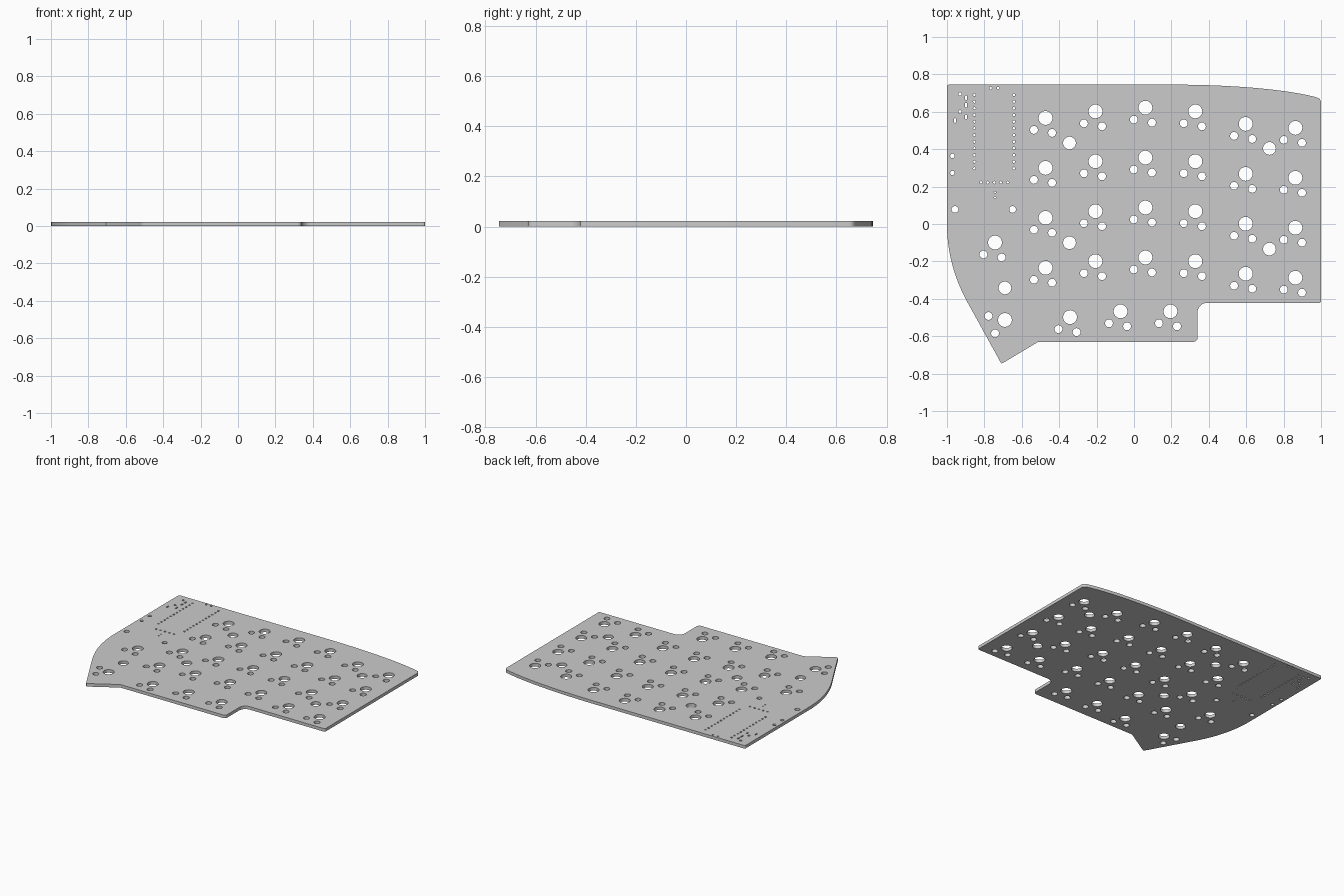
import bpy, bmesh
from math import sin, cos, pi

if "Cube" in bpy.data.objects:
    bpy.data.objects.remove(bpy.data.objects["Cube"])

T = 0.0224  # board thickness
curve = bpy.data.curves.new("board_profile", 'CURVE')
curve.dimensions = '2D'
curve.fill_mode = 'BOTH'
curve.extrude = T / 2


def loop(pts):
    s = curve.splines.new('POLY')
    s.points.add(len(pts) - 1)
    for p, (x, y) in zip(s.points, pts):
        p.co = (x, y, 0, 1)
    s.use_cyclic_u = True


def arc(cx, cy, r, a0, a1, n=6):
    return [(cx + r * cos((a0 + (a1 - a0) * i / n) * pi / 180),
             cy + r * sin((a0 + (a1 - a0) * i / n) * pi / 180)) for i in range(n + 1)]


def bezier(a, b, c, d, n=16):
    out = []
    for i in range(n + 1):
        t = i / n
        u = 1 - t
        out.append(tuple(u**3 * a[k] + 3 * u * u * t * b[k] + 3 * u * t * t * c[k] + t**3 * d[k]
                         for k in (0, 1)))
    return out


def hole(x, y, r, n=32):
    loop(arc(x, y, r, 0, 360 - 360 / n, n - 1))


def slot(x, y, r=0.005, h=0.008):
    loop(arc(x, y + h, r, 0, 180) + arc(x, y - h, r, 180, 360))


def key(x, y):
    # centre post hole with its two pin holes
    hole(x, y, 0.037)
    hole(x - 0.062, y - 0.064, 0.021, 24)
    hole(x + 0.035, y - 0.080, 0.021, 24)


# Board outline, clockwise from the top left corner
loop(arc(-0.99, 0.735, 0.01, 180, 90, 4)
     + bezier((0.25, 0.745), (0.58, 0.742), (0.83, 0.715), (0.97, 0.679), 20)
     + bezier((0.985, 0.674), (0.995, 0.668), (1, 0.66), (1, 0.65), 4)
     + arc(0.99, -0.412, 0.01, 0, -90, 4)
     + arc(0.39, -0.472, 0.05, 90, 180, 10)
     + arc(0.318, -0.608, 0.022, 0, -90)
     + bezier((-0.505, -0.63), (-0.512, -0.63), (-0.515, -0.632), (-0.522, -0.636), 3)
     + [(-0.697, -0.741), (-0.707, -0.745), (-0.714, -0.738)]
     + bezier((-0.895, -0.41), (-0.96, -0.29), (-1, -0.15), (-1, 0.0)))

# Key grid: six staggered columns of four
PITCH = 0.267
for x, top in ((-0.473, 0.567), (-0.206, 0.602), (0.061, 0.622),
               (0.328, 0.602), (0.597, 0.535), (0.863, 0.514)):
    for row in range(4):
        key(x, top - row * PITCH)

# Bottom row and thumb keys
for x, y in ((-0.342, -0.498), (-0.072, -0.467), (0.195, -0.467), (-0.743, -0.099)):
    key(x, y)
hole(-0.69, -0.513, 0.037)
hole(-0.778, -0.492, 0.021, 24)
hole(-0.743, -0.585, 0.021, 24)
hole(-0.69, -0.342, 0.034)

# Mounting holes
for x, y in ((-0.345, 0.433), (-0.345, -0.1), (0.724, 0.404), (0.724, -0.134)):
    hole(x, y, 0.034)
for x in (-0.957, -0.649):
    hole(x, 0.078, 0.018, 24)
for y in (0.364, 0.273):
    hole(-0.971, y, 0.012, 16)

# Controller pin rows
for i in range(12):
    for x in (-0.853, -0.642):
        hole(x, 0.69 - i * 0.0357, 0.007, 12)
for i in range(5):
    hole(-0.818 + i * 0.0355, 0.222, 0.007, 12)
for y in (0.17, 0.142):
    hole(-0.743, y, 0.005, 12)
for x in (-0.767, -0.727):
    hole(x, 0.727, 0.007, 12)

# Jack holes and slots
for y in (0.695, 0.6):
    hole(-0.93, y, 0.009, 12)
for x, y in ((-0.898, 0.675), (-0.898, 0.635), (-0.898, 0.572), (-0.957, 0.553)):
    slot(x, y)

# Turn the filled profile into a clean solid mesh
tmp = bpy.data.objects.new("profile_helper", curve)
bpy.context.collection.objects.link(tmp)
deps = bpy.context.evaluated_depsgraph_get()
mesh = bpy.data.meshes.new_from_object(tmp.evaluated_get(deps))
bpy.data.objects.remove(tmp)
bm = bmesh.new()
bm.from_mesh(mesh)
bmesh.ops.translate(bm, verts=bm.verts, vec=(0, 0, T / 2))
bmesh.ops.remove_doubles(bm, verts=bm.verts, dist=0.00005)
bmesh.ops.recalc_face_normals(bm, faces=bm.faces)
bm.to_mesh(mesh)
bm.free()
board = bpy.data.objects.new("keyboard_circuit_board", mesh)
bpy.context.collection.objects.link(board)
bpy.context.view_layer.objects.active = board
board.select_set(True)
bpy.ops.object.shade_smooth_by_angle()
